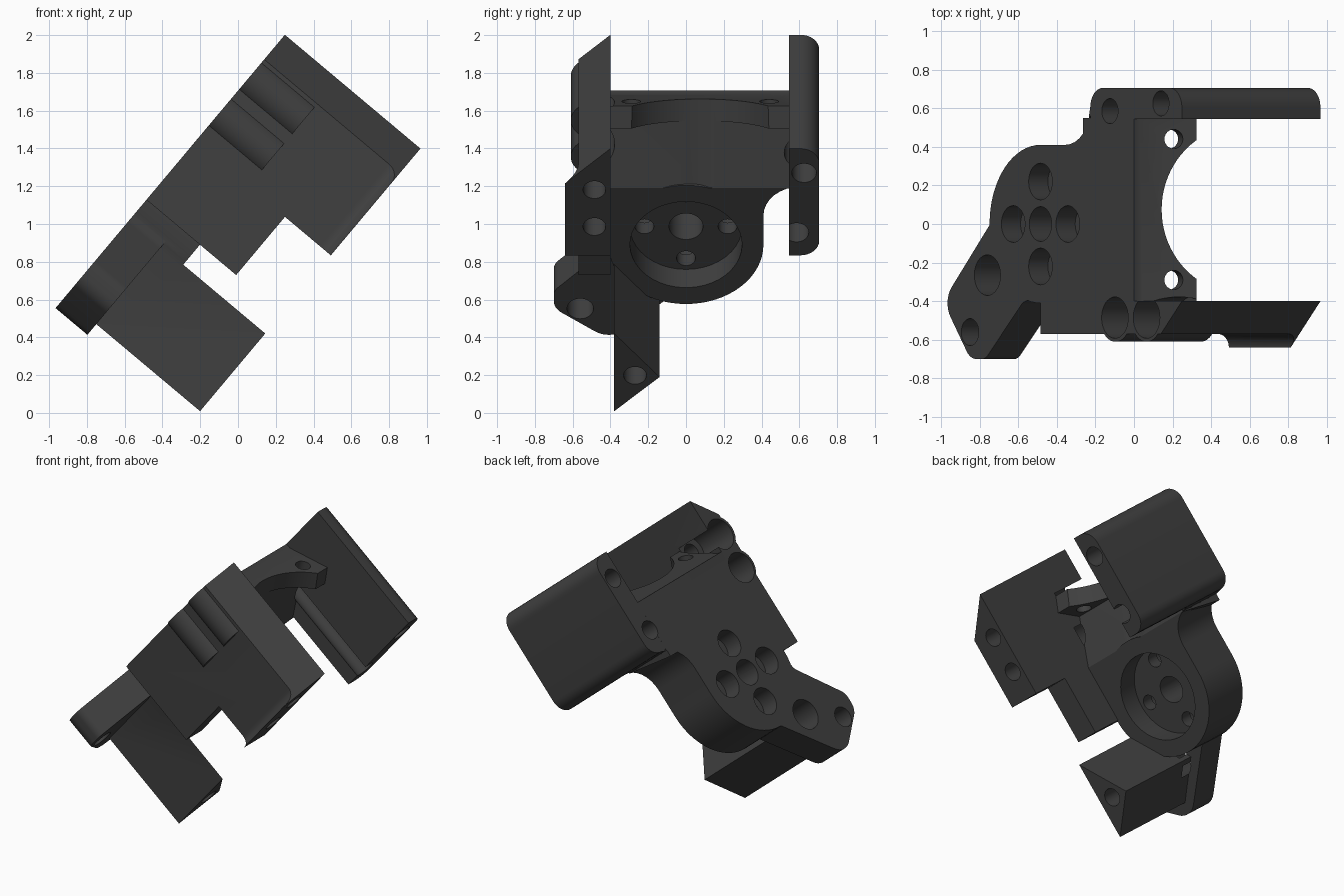
import bpy, bmesh, math
from mathutils import Vector

if "Cube" in bpy.data.objects:
    bpy.data.objects.remove(bpy.data.objects["Cube"])

C, S = math.cos(math.radians(50)), math.sin(math.radians(50))

mat = bpy.data.materials.new("dark grey plastic")
mat.diffuse_color = (0.05, 0.05, 0.05, 1)
mat.use_nodes = True
mat.node_tree.nodes["Principled BSDF"].inputs["Base Color"].default_value = mat.diffuse_color


def tilted(u, y, v):
    """u runs up along the plate, v is the depth below its top face."""
    return Vector((-0.97 + C * u + S * v, y, 0.55 + S * u - C * v))


def plan(p, q, t):       # outline in (u, y), extruded in depth
    return tilted(p, q, t)


def side(p, q, t):       # outline in (v, y), extruded along u
    return tilted(t, q, p)


def upright(p, q, t):    # outline in world (x, z), extruded along y
    return Vector((p, t, q))


def prism(name, pts, a, b, frame=plan):
    bm = bmesh.new()
    lo = [bm.verts.new(frame(p, q, a)) for p, q in pts]
    hi = [bm.verts.new(frame(p, q, b)) for p, q in pts]
    n = len(pts)
    bm.faces.new(lo)
    bm.faces.new(hi)
    for i in range(n):
        j = (i + 1) % n
        bm.faces.new((lo[i], lo[j], hi[j], hi[i]))
    bmesh.ops.recalc_face_normals(bm, faces=bm.faces)
    me = bpy.data.meshes.new(name)
    bm.to_mesh(me)
    bm.free()
    me.materials.append(mat)
    ob = bpy.data.objects.new(name, me)
    bpy.context.collection.objects.link(ob)
    return ob


def rect(p0, p1, q0, q1):
    return [(p0, q0), (p1, q0), (p1, q1), (p0, q1)]


def circle(p, q, r, n=40):
    return [(p + r * math.cos(2 * math.pi * i / n),
             q + r * math.sin(2 * math.pi * i / n)) for i in range(n)]


def rounded(corners, n=8):
    """Corners are (p, q, radius); each is replaced by a tangent arc."""
    out = []
    for i, (p, q, r) in enumerate(corners):
        c = Vector((p, q))
        if r == 0:
            out.append((p, q))
            continue
        d0 = (Vector(corners[i - 1][:2]) - c).normalized()
        d1 = (Vector(corners[(i + 1) % len(corners)][:2]) - c).normalized()
        half = d0.angle(d1) / 2
        mid = c + (d0 + d1).normalized() * (r / math.sin(half))
        s = c + d0 * (r / math.tan(half)) - mid
        e = c + d1 * (r / math.tan(half)) - mid
        turn = s.angle(e)
        for k in range(n + 1):
            f = k / n
            w = (s * math.sin((1 - f) * turn) + e * math.sin(f * turn)) / math.sin(turn)
            out.append(tuple(mid + w))
    return out


def combine(ob, other, op):
    m = ob.modifiers.new("join", 'BOOLEAN')
    m.operation, m.solver, m.object = op, 'EXACT', other
    bpy.context.view_layer.objects.active = ob
    bpy.ops.object.modifier_apply(modifier=m.name)
    bpy.data.objects.remove(other)


def add(ob, other):
    combine(ob, other, 'UNION')


def cut(ob, other):
    combine(ob, other, 'DIFFERENCE')


def drill(ob, u, y, r, a, b):
    cut(ob, prism("drill", circle(u, y, r), a, b))


# Round motor mount with the block that joins it to the walls
bracket = prism("bracket", circle(0.755, 0, 0.41, 64), 0, 0.37)
add(bracket, prism("mount_block", rounded([
    (0.755, -0.42, 0), (1.146, -0.42, 0), (1.146, 0.56, 0), (1.2, 0.56, 0),
    (1.2, 0.62, 0), (1.157, 0.62, 0), (1.157, 0.41, 0.2), (0.755, 0.41, 0)]), 0, 0.37))

# Thin ear at the lower end
add(bracket, prism("ear", rounded([
    (0.755, 0, 0), (0.35, 0, 0), (-0.03, -0.40, 0.12), (0.19, -0.70, 0.1),
    (0.31, -0.70, 0.08), (0.62, -0.40, 0.08), (0.78, -0.385, 0), (0.78, 0, 0)]), 0, 0.22))

# Triangular arm below the ear
add(bracket, prism("arm", [(0.08, -0.38), (0.617, -0.38), (0.316, -0.14)], 0.1, 0.937))

# Back wall with rounded outer edges
add(bracket, prism("back_wall", rounded([
    (1.157, 0.545, 0), (1.895, 0.545, 0), (1.895, 0.705, 0.1), (1.157, 0.705, 0.1)]), 0, 0.937))

# Front wall with flared lip, chamfered end, notch and two screw bosses
wall = prism("front_wall", rect(0.755, 1.895, -0.57, -0.40), 0, 0.937)
flare = [(0.865 + 0.072 * math.sin(a * math.pi / 16),
          -0.64 + 0.07 * math.cos(a * math.pi / 16)) for a in range(9)]
add(wall, prism("lip", [(0.865, -0.5)] + flare + [(0.937, -0.5)], 1.157, 1.85, side))
cut(wall, prism("chamfer", [(1.915, -0.38), (1.595, -0.70), (2.1, -0.70), (2.1, -0.38)], -0.1, 1.1))
cut(wall, prism("notch", rect(0.6, 1.157, -0.8, -0.3), 0.62, 1.1))
for u in (1.36, 1.61):
    add(wall, prism("boss", circle(u, -0.485, 0.125), 0, 0.367))
# keep the inner face flat where the bosses pass through it
cut(wall, prism("trim", rect(0.7, 2.0, -0.40, -0.2), -0.1, 1.1))
add(bracket, wall)

# Sloping fan flange between the walls, with curved cutout and two holes
flange = prism("fan_flange", [(-0.263, 1.393), (0.05, 1.19), (0.125, 1.545), (0.305, 1.505),
                              (0.325, 1.625), (0.03, 1.685), (0.0, 1.706)],
               -0.41, 0.55, upright)


def flange_cutter(x, y, r, n):
    t = math.tan(math.radians(12))
    return prism("fan_cut", circle(x, y, r, n), 1.1, 1.9,
                 lambda p, q, z: Vector((p + t * (z - 1.6), q, z)))


cut(flange, flange_cutter(0.567, 0.075, 0.437, 80))
for y in (0.44, -0.29):
    cut(flange, flange_cutter(0.195, y, 0.05, 24))
add(bracket, flange)

# Motor pocket, centre bore and counterbored screw holes
drill(bracket, 0.755, 0, 0.297, 0.22, 0.5)
drill(bracket, 0.755, 0, 0.09, -0.1, 0.3)
for du, dy in ((0.22, 0), (-0.22, 0), (0, 0.22), (0, -0.22)):
    drill(bracket, 0.755 + du, dy, 0.095, -0.1, 0.13)
    drill(bracket, 0.755 + du, dy, 0.05, -0.1, 0.3)

# Ear, arm and wall screw holes
drill(bracket, 0.187, -0.56, 0.07, -0.1, 0.4)
drill(bracket, 0.327, -0.265, 0.105, -0.1, 0.3)
drill(bracket, 0.327, -0.27, 0.06, -0.1, 1.1)
for u in (1.355, 1.61):
    drill(bracket, u, -0.485, 0.107, -0.1, 0.3)
    drill(bracket, u, -0.485, 0.06, -0.1, 1.1)
for u, y in ((1.315, 0.585), (1.726, 0.625)):
    drill(bracket, u, y, 0.065, -0.1, 1.1)

# Smooth the curved faces and keep the edges sharp
bpy.ops.object.select_all(action='DESELECT')
bracket.select_set(True)
bpy.context.view_layer.objects.active = bracket
bpy.ops.object.shade_smooth_by_angle(angle=math.radians(25))
